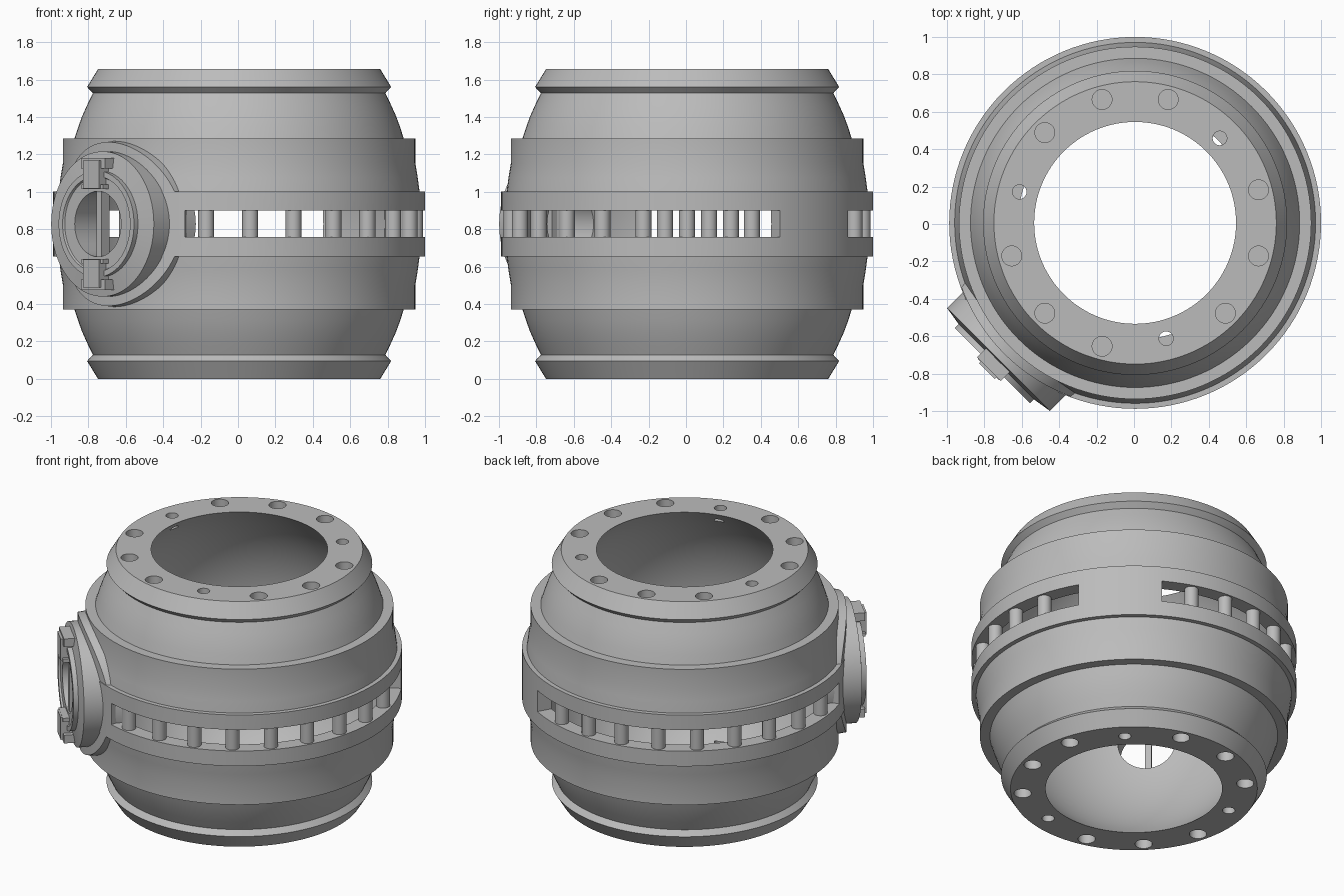
import bpy, bmesh, math
from mathutils import Matrix, Vector

cube = bpy.data.objects.get("Cube")
if cube:
    bpy.data.objects.remove(cube, do_unlink=True)

metal = bpy.data.materials.new("plain_grey_metal")
metal.use_nodes = True
GREY = (0.5, 0.5, 0.5, 1)
metal.diffuse_color = GREY
metal.node_tree.nodes["Principled BSDF"].inputs["Base Color"].default_value = GREY

HEIGHT = 1.655
MID = HEIGHT / 2
CENTRE = Matrix.Translation((0.006, 0.006, 0))
# Port frame: local z points outward, local y points up, local x runs sideways
PORT = CENTRE @ Matrix.Translation((0, 0, MID)) @ Matrix.Rotation(math.radians(-45), 4, "Z") \
    @ Matrix.Rotation(math.radians(90), 4, "X")


def make(name, bm, matrix):
    bmesh.ops.recalc_face_normals(bm, faces=bm.faces)
    mesh = bpy.data.meshes.new(name)
    bm.to_mesh(mesh)
    bm.free()
    mesh.transform(matrix)
    mesh.materials.append(metal)
    obj = bpy.data.objects.new(name, mesh)
    bpy.context.collection.objects.link(obj)
    return obj


def lathe(name, profile, matrix=CENTRE, start=0, end=360, steps=128):
    """Sweep a closed (radius, z) profile around z, capping partial sweeps."""
    bm = bmesh.new()
    full = end - start == 360
    rings = []
    for i in range(steps if full else steps + 1):
        a = math.radians(start + (end - start) * i / steps)
        rings.append([bm.verts.new((r * math.cos(a), r * math.sin(a), z)) for r, z in profile])
    n = len(profile)
    for i in range(steps):
        a, b = rings[i], rings[(i + 1) % len(rings)]
        for j in range(n):
            k = (j + 1) % n
            bm.faces.new((a[j], b[j], b[k], a[k]))
    if not full:
        bm.faces.new(rings[0])
        bm.faces.new(rings[-1])
    return make(name, bm, matrix)


def add_cylinder(bm, r1, r2, depth, centre, segments):
    bmesh.ops.create_cone(bm, cap_ends=True, segments=segments, radius1=r1, radius2=r2,
                          depth=depth, matrix=Matrix.Translation(centre))


def add_box(bm, size, centre):
    bmesh.ops.create_cube(bm, size=1, matrix=Matrix.Translation(centre)
                          @ Matrix.Diagonal((*size, 1)))


def boolean(obj, cutter, operation="DIFFERENCE", keep=False):
    bpy.context.view_layer.objects.active = obj
    mod = obj.modifiers.new("cut", "BOOLEAN")
    mod.operation, mod.object, mod.solver = operation, cutter, "EXACT"
    bpy.ops.object.modifier_apply(modifier=mod.name)
    if not keep:
        bpy.data.objects.remove(cutter, do_unlink=True)


def polar(radius, degrees, z):
    a = math.radians(degrees)
    return Vector((radius * math.cos(a), radius * math.sin(a), z))


def inner_radius(z):
    return 0.9 * math.sqrt(1 - ((z - MID) / 1.034) ** 2)


# Barrel shell: mirrored outer profile with a bulging inside
lower = [(0.755, 0), (0.813, 0.095), (0.782, 0.128), (0.812, 0.19), (0.839, 0.25),
         (0.861, 0.31), (0.88, 0.37), (0.942, 0.37), (0.942, 0.5), (0.955, 0.58),
         (0.965, 0.655), (0.994, 0.655)]
outer = lower + [(r, HEIGHT - z) for r, z in reversed(lower)]
inner = [(inner_radius(HEIGHT * i / 24), HEIGHT * i / 24) for i in range(24, -1, -1)]
shell = lathe("barrel_shell", outer + inner)

# Open slots between the two middle rings
for start, end in ((60, 197), (253, 390)):
    slot = lathe("slot_cutter", [(0.8, 0.757), (1.1, 0.757), (1.1, 0.9), (0.8, 0.9)],
                 start=start, end=end, steps=48)
    boolean(shell, slot)

# Bolt holes in both flanges, every fourth one small
bm = bmesh.new()
for i in range(12):
    small = i % 4 == 1
    for z in (0, HEIGHT):
        r = 0.038 if small else 0.053
        add_cylinder(bm, r, r, 0.17, polar(0.64 if small else 0.683, 15 + 30 * i, z), 32)
boolean(shell, make("bolt_hole_cutter", bm, CENTRE))

# Curved saddle pad that seats the port on the barrel
saddle = lathe("port_saddle", [(0.91, 0.36), (0.99, 0.36), (0.99, 1.3), (0.91, 1.3)],
               start=190, end=260, steps=40)
bm = bmesh.new()
add_cylinder(bm, 0.465, 0.425, 0.4, (0, 0, 0.92), 96)
boolean(saddle, make("saddle_outline", bm, PORT), "INTERSECT")

# Port bore through shell and saddle
bm = bmesh.new()
add_cylinder(bm, 0.175, 0.175, 0.8, (0, 0, 0.9), 64)
bore = make("bore_cutter", bm, PORT)
boolean(shell, bore, keep=True)
boolean(saddle, bore)

# Port housing with stepped face ring
housing = lathe("port_housing",
                [(0.175, 0.92), (0.33, 0.92), (0.388, 0.86), (0.388, 1.033), (0.285, 1.05),
                 (0.285, 1.08), (0.255, 1.08), (0.25, 1.068), (0.175, 1.068)], PORT, steps=96)

# Upright bar across the port opening
bm = bmesh.new()
add_box(bm, (0.04, 0.37, 0.06), (0, 0, 1.03))
bar = make("port_bar", bm, PORT)

# Clips above and below the port opening
clips = []
for name, side in (("upper_clip", 1), ("lower_clip", -1)):
    bm = bmesh.new()
    add_box(bm, (0.12, 0.15, 0.09), (0, side * 0.265, 1.075))
    add_box(bm, (0.18, 0.055, 0.08), (0, side * 0.325, 1.065))
    add_box(bm, (0.16, 0.025, 0.06), (0, side * 0.2, 1.08))
    clips.append(make(name, bm, PORT))

# Slot pillars, evenly spaced in the open stretches
bm = bmesh.new()
for k in [*range(5, 14), *range(18, 27)]:
    add_cylinder(bm, 0.043, 0.043, 0.16, polar(0.94, k * 14.4, 0.828), 24)
pillars = make("slot_pillars", bm, CENTRE)

# Smooth round surfaces while keeping crisp edges
bpy.ops.object.select_all(action="DESELECT")
for obj in [shell, saddle, housing, bar, pillars, *clips]:
    obj.select_set(True)
bpy.context.view_layer.objects.active = shell
bpy.ops.object.shade_smooth_by_angle(angle=math.radians(25))
